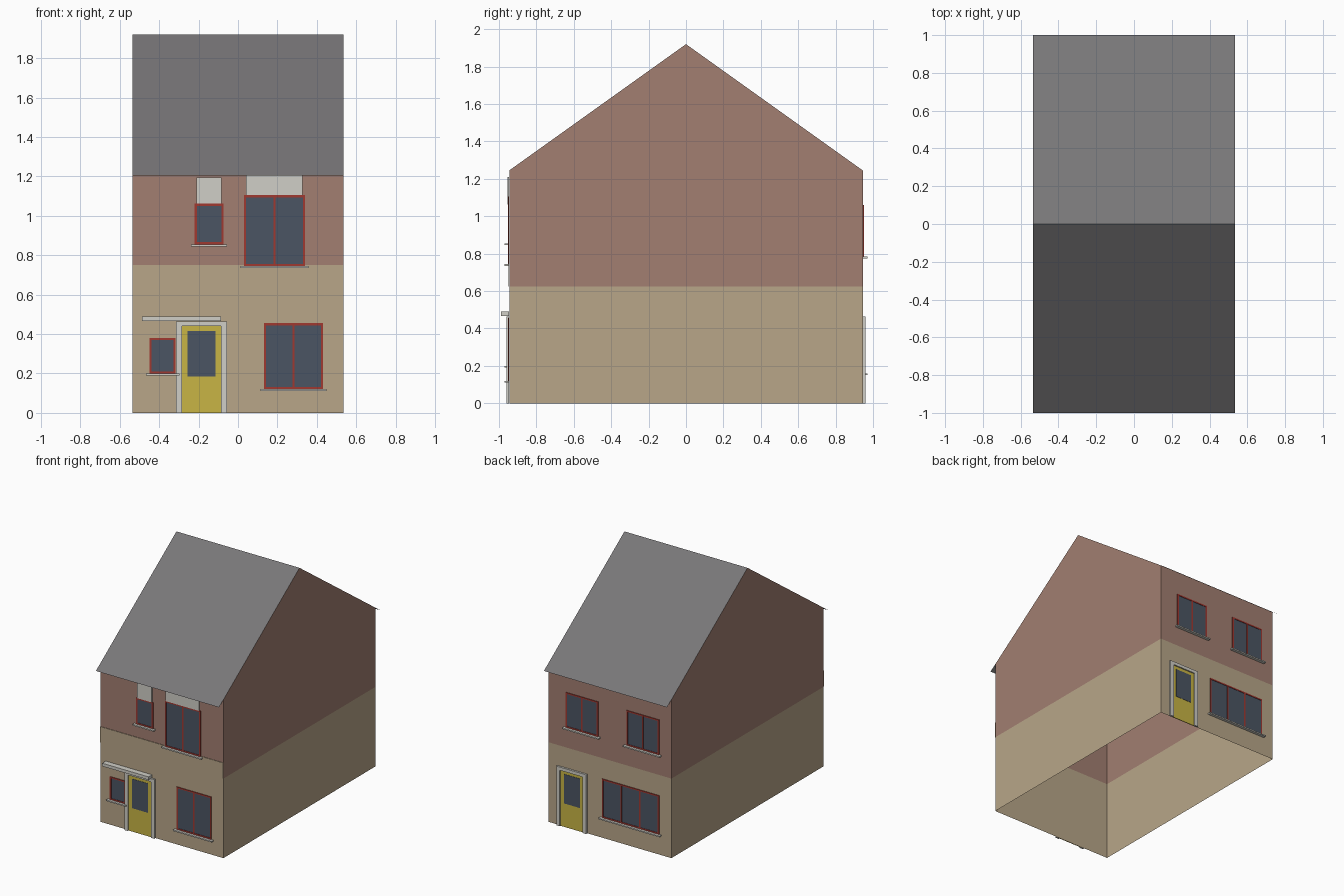
import bpy

if "Cube" in bpy.data.objects:
    bpy.data.objects.remove(bpy.data.objects["Cube"])

W, D = 0.535, 0.945            # half width and half depth of the walls
EAVE, RIDGE, SPLIT = 1.245, 1.92, 0.625
FRONT, BACK = -1, 1


def mat(name, r, g, b):
    m = bpy.data.materials.new(name)
    m.diffuse_color = (r, g, b, 1)
    m.use_nodes = True
    m.node_tree.nodes["Principled BSDF"].inputs["Base Color"].default_value = m.diffuse_color
    return m


BRICK = mat("brick", 0.36, 0.21, 0.165)
RENDER = mat("cream_render", 0.48, 0.38, 0.25)
SLATE = mat("slate", 0.19, 0.185, 0.19)
RED = mat("red_paint", 0.35, 0.04, 0.03)
GLASS = mat("dark_glass", 0.07, 0.09, 0.125)
YELLOW = mat("yellow_paint", 0.58, 0.46, 0.06)
WHITE = mat("off_white", 0.63, 0.62, 0.57)


def mesh(name, verts, faces, m):
    me = bpy.data.meshes.new(name)
    me.from_pydata(verts, [], faces)
    me.materials.append(m)
    ob = bpy.data.objects.new(name, me)
    bpy.context.collection.objects.link(ob)
    return ob


def boxes(name, m, side, items):
    """Boxes standing off a wall; each item is x0, x1, z0, z1, projection."""
    verts, faces = [], []
    for x0, x1, z0, z1, out in items:
        n = len(verts)
        near, far = side * (D + 0.001), side * (D + out)
        y0, y1 = min(near, far), max(near, far)
        verts += [(x, y, z) for z in (z0, z1)
                  for x, y in ((x0, y0), (x1, y0), (x1, y1), (x0, y1))]
        faces += [[n + i for i in f] for f in
                  ((3, 2, 1, 0), (4, 5, 6, 7), (0, 1, 5, 4),
                   (1, 2, 6, 5), (2, 3, 7, 6), (3, 0, 4, 7))]
    return mesh(name, verts, faces, m)


def window(name, side, x0, x1, z0, z1, panes):
    f = 0.011
    step = (x1 - x0 - f) / panes
    bars = [(x0, x1, z0, z0 + f, 0.006), (x0, x1, z1 - f, z1, 0.006)]
    bars += [(x0 + i * step, x0 + i * step + f, z0 + f, z1 - f, 0.006)
             for i in range(panes + 1)]
    boxes(name + "_frame", RED, side, bars)
    boxes(name + "_glass", GLASS, side,
          [(x0 + i * step + f, x0 + (i + 1) * step, z0 + f, z1 - f, 0.003)
           for i in range(panes)])
    boxes(name + "_sill", WHITE, side,
          [(x0 - 0.018, x1 + 0.018, z0 - 0.01, z0, 0.025)])


def door(name, side, cx):
    boxes(name + "_frame", WHITE, side,
          [(cx - 0.13, cx - 0.1, 0, 0.465, 0.016),
           (cx + 0.1, cx + 0.13, 0, 0.465, 0.016),
           (cx - 0.1, cx + 0.1, 0.44, 0.465, 0.016)])
    boxes(name + "_panel", YELLOW, side, [(cx - 0.1, cx + 0.1, 0, 0.44, 0.006)])
    boxes(name + "_glass", GLASS, side,
          [(cx - 0.07, cx + 0.07, 0.185, 0.415, 0.008)])


# walls: open shells, rendered below and brick with gables above
corners = ((-W, -D), (W, -D), (W, D), (-W, D))


def ring(z):
    return [(x, y, z) for x, y in corners]


mesh("lower_walls", ring(0) + ring(SPLIT),
     [(i, (i + 1) % 4, (i + 1) % 4 + 4, i + 4) for i in range(4)], RENDER)
mesh("upper_walls", ring(SPLIT) + ring(EAVE) + [(-W, 0, RIDGE), (W, 0, RIDGE)],
     [(0, 1, 5, 4), (1, 2, 6, 9, 5), (2, 3, 7, 6), (3, 0, 4, 8, 7)], BRICK)
boxes("front_render_band", RENDER, FRONT, [(-W, W, SPLIT, 0.75, 0.005)])

# roof sheets overhanging the front and back walls
low = RIDGE - (RIDGE - EAVE) / D
mesh("roof", [(-W, -1, low), (W, -1, low), (W, 0, RIDGE), (-W, 0, RIDGE),
              (W, 1, low), (-W, 1, low)], [(0, 1, 2, 3), (3, 2, 4, 5)], SLATE)

# front openings
window("front_upper_small_window", FRONT, -0.22, -0.073, 0.855, 1.062, 1)
window("front_upper_large_window", FRONT, 0.03, 0.34, 0.745, 1.105, 2)
window("front_lower_large_window", FRONT, 0.132, 0.432, 0.12, 0.455, 2)
window("front_lower_small_window", FRONT, -0.449, -0.316, 0.2, 0.38, 1)
door("front_door", FRONT, -0.185)
boxes("front_canopy", WHITE, FRONT, [(-0.487, -0.085, 0.466, 0.49, 0.045)])
boxes("front_lintel_panels", WHITE, FRONT,
      [(-0.21, -0.083, 1.062, 1.195, 0.01), (0.04, 0.328, 1.105, 1.21, 0.01)])

# back openings
window("back_upper_window_a", BACK, 0.1, 0.38, 0.785, 1.06, 2)
window("back_upper_window_b", BACK, -0.43, -0.147, 0.785, 1.06, 2)
window("back_lower_window", BACK, -0.43, 0.065, 0.16, 0.465, 3)
door("back_door", BACK, 0.325)
